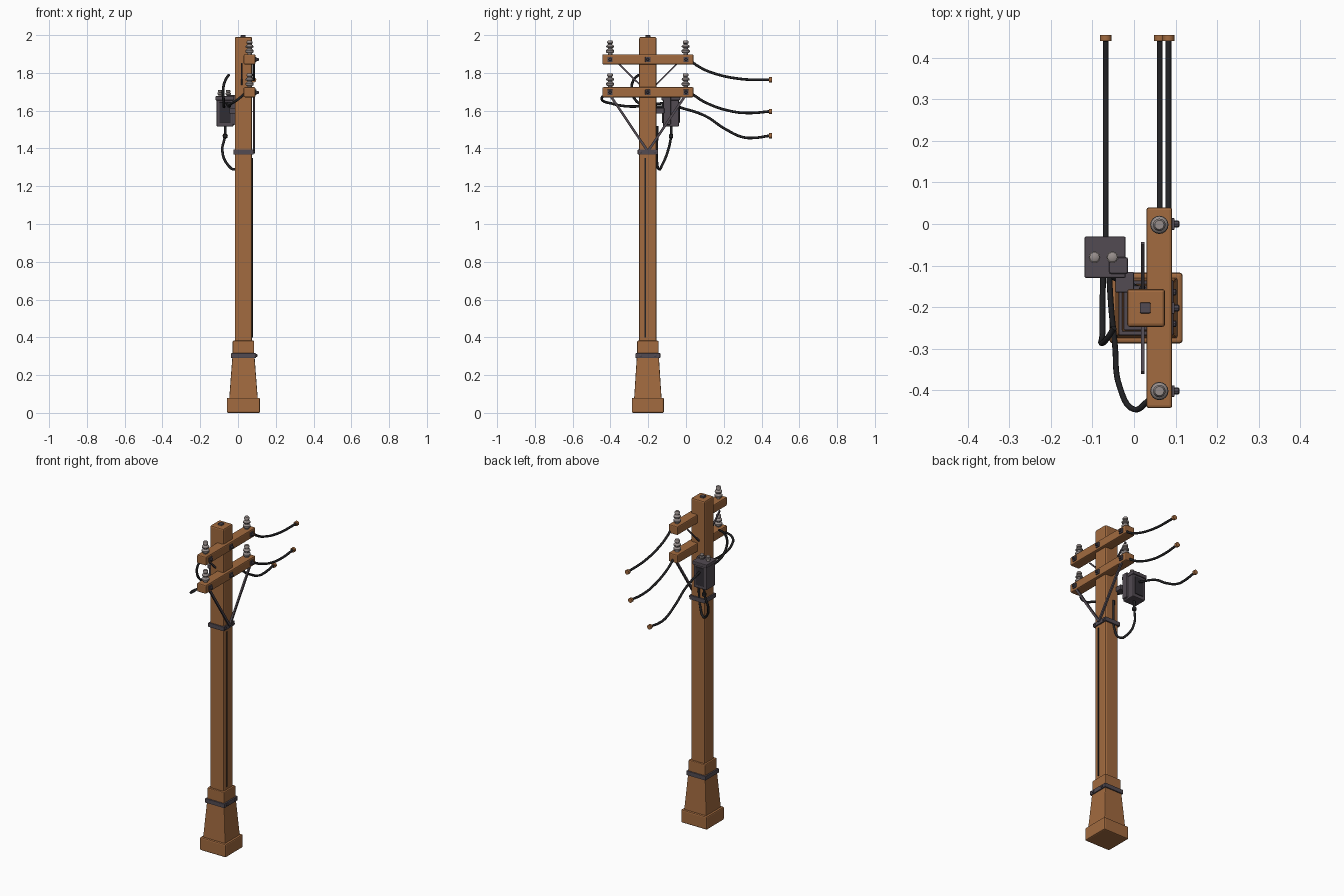
import bpy, bmesh, math
from mathutils import Vector

if "Cube" in bpy.data.objects:
    bpy.data.objects.remove(bpy.data.objects["Cube"])


def mat(name, c):
    m = bpy.data.materials.new(name)
    m.diffuse_color = (*c, 1)
    m.use_nodes = True
    m.node_tree.nodes["Principled BSDF"].inputs["Base Color"].default_value = m.diffuse_color
    return m


WOOD = mat("wood", (0.36, 0.145, 0.05))
METAL = mat("dark_metal", (0.085, 0.07, 0.085))
PANEL = mat("panel_dark", (0.03, 0.027, 0.033))
WIRE = mat("wire_black", (0.016, 0.016, 0.018))
CERAMIC = mat("ceramic", (0.31, 0.27, 0.26))
CX, CY = 0.029, -0.202          # pole axis


def finish(name, bm, m, bevel=0.0, smooth=False):
    bmesh.ops.recalc_face_normals(bm, faces=bm.faces)
    me = bpy.data.meshes.new(name)
    bm.to_mesh(me)
    bm.free()
    ob = bpy.data.objects.new(name, me)
    bpy.context.collection.objects.link(ob)
    me.materials.append(m)
    if bevel:
        b = ob.modifiers.new("bevel", 'BEVEL')
        b.width, b.segments, b.limit_method = bevel, 2, 'ANGLE'
    if smooth:
        bpy.context.view_layer.objects.active = ob
        ob.select_set(True)
        bpy.ops.object.shade_smooth_by_angle(angle=math.radians(40))
        ob.select_set(False)
    return ob


def loft(name, cx, cy, levels, m, bevel=0.0):
    """Rectangular sections (half x, half y, z) joined upward."""
    bm = bmesh.new()
    rings = [[bm.verts.new((cx + sx * hx, cy + sy * hy, z))
              for sx, sy in ((-1, -1), (1, -1), (1, 1), (-1, 1))] for hx, hy, z in levels]
    for a, b in zip(rings, rings[1:]):
        for i in range(4):
            bm.faces.new((a[i], a[(i + 1) % 4], b[(i + 1) % 4], b[i]))
    bm.faces.new(rings[0])
    bm.faces.new(rings[-1])
    return finish(name, bm, m, bevel)


def box(name, x, y, z, m, bevel=0.0):
    """Box given as (min, max) along each axis."""
    hx, hy = (x[1] - x[0]) / 2, (y[1] - y[0]) / 2
    return loft(name, sum(x) / 2, sum(y) / 2, [(hx, hy, z[0]), (hx, hy, z[1])], m, bevel)


def lathe(name, loc, profile, m, axis='Z', n=16):
    bm = bmesh.new()
    rings = [[bm.verts.new((r * math.cos(2 * math.pi * i / n), r * math.sin(2 * math.pi * i / n), z))
              for i in range(n)] for r, z in profile]
    for a, b in zip(rings, rings[1:]):
        for i in range(n):
            bm.faces.new((a[i], a[(i + 1) % n], b[(i + 1) % n], b[i]))
    bm.faces.new(rings[0])
    bm.faces.new(rings[-1])
    ob = finish(name, bm, m, smooth=True)
    ob.location = loc
    ob.rotation_euler = {'Z': (0, 0, 0), 'X': (0, math.pi / 2, 0), 'Y': (-math.pi / 2, 0, 0)}[axis]
    return ob


def strut(name, a, b, w, t, m):
    """Flat bar from a to b, in a plane of constant x."""
    a, b = Vector(a), Vector(b)
    d = b - a
    ob = box(name, (-t / 2, t / 2), (-w / 2, w / 2), (0, d.length), m)
    ob.location = a
    ob.rotation_euler = (math.atan2(-d.y, d.z), 0, 0)
    return ob


def wire(name, pts, r=0.007):
    cu = bpy.data.curves.new(name, 'CURVE')
    cu.dimensions = '3D'
    cu.bevel_depth, cu.bevel_resolution, cu.resolution_u = r, 2, 8
    cu.use_fill_caps = True
    s = cu.splines.new('BEZIER')
    s.bezier_points.add(len(pts) - 1)
    for p, co in zip(s.bezier_points, pts):
        p.co = co
        p.handle_left_type = p.handle_right_type = 'AUTO'
    cu.materials.append(WIRE)
    ob = bpy.data.objects.new(name, cu)
    bpy.context.collection.objects.link(ob)


# Pole and footing
loft("pole", CX, CY, [(0.046, 0.046, 0.3), (0.046, 0.046, 1.99)], WOOD, 0.008)
loft("base_plinth", CX, CY, [(0.088, 0.085, 0), (0.088, 0.085, 0.08)], WOOD, 0.007)
loft("base_taper", CX, CY, [(0.076, 0.073, 0.07), (0.057, 0.057, 0.32)], WOOD, 0.004)
loft("base_collar", CX, CY, [(0.057, 0.057, 0.3), (0.057, 0.057, 0.382)], WOOD, 0.005)
box("pole_cap", (CX - 0.015, CX + 0.011), (CY - 0.013, CY + 0.013), (1.98, 2.0), METAL, 0.003)
box("ground_strip", (0.07, 0.079), (-0.221, -0.213), (0.40, 1.35), WIRE)

# Metal bands with bolts
for label, z, h in (("lower", 0.303, 0.066), ("upper", 1.381, 0.054)):
    loft(label + "_band", CX, CY, [(h, h, z - 0.013), (h, h, z + 0.013)], METAL, 0.003)
    for i, dy in enumerate((-0.038, 0.038)):
        lathe(f"{label}_band_bolt_{i}", (CX + h - 0.001, CY + dy, z),
              [(0.008, 0), (0.008, 0.006), (0.005, 0.008)], METAL, 'X', 8)

# Crossarms, bolts and insulators
INSULATOR = [(0.012, -0.005), (0.012, 0.006), (0.019, 0.009), (0.022, 0.014), (0.022, 0.021),
             (0.017, 0.026), (0.012, 0.029), (0.012, 0.034), (0.020, 0.037), (0.021, 0.043),
             (0.017, 0.049), (0.010, 0.052), (0.010, 0.056), (0.015, 0.059), (0.015, 0.068), (0.011, 0.074)]
for label, z in (("upper", 1.871), ("lower", 1.697)):
    box(label + "_crossarm", (0.03, 0.092), (-0.443, 0.04), (z - 0.026, z + 0.027), WOOD, 0.006)
    for i, y in enumerate((-0.402, CY, 0.0)):
        box(f"{label}_arm_plate_{i}", (0.088, 0.098), (y - 0.014, y + 0.014), (z - 0.014, z + 0.014), METAL, 0.002)
        lathe(f"{label}_arm_bolt_{i}", (0.097, y, z), [(0.008, 0), (0.008, 0.010), (0.005, 0.013)], METAL, 'X', 8)
    for i, y in enumerate((-0.402, -0.002)):
        lathe(f"{label}_insulator_{i}", (0.061, y, z + 0.027), INSULATOR, CERAMIC)

# Diagonal braces, mirrored about the pole
for i, s in enumerate((-1, 1)):
    strut(f"lower_brace_{i}", (0.085, CY + s * 0.205, 1.69), (0.085, CY, 1.385), 0.013, 0.010, METAL)
    strut(f"upper_brace_{i}", (0.021, CY + s * 0.156, 1.85), (0.021, CY + s * 0.02, 1.715), 0.008, 0.008, METAL)

# Transformer box with lid, side panels, bracket and bushings
box("transformer_body", (-0.113, -0.024), (-0.123, -0.037), (1.515, 1.665), METAL, 0.006)
box("transformer_lid", (-0.119, -0.02), (-0.13, -0.03), (1.655, 1.677), METAL, 0.004)
for i, y in enumerate((-0.123, -0.037)):
    box(f"transformer_panel_{i}", (-0.098, -0.04), (y - 0.004, y + 0.004), (1.535, 1.645), PANEL, 0.002)
box("transformer_side_box", (-0.06, -0.014), (-0.12, -0.08), (1.525, 1.684), METAL, 0.005)
box("transformer_bracket", (-0.045, 0.0), (-0.165, -0.115), (1.585, 1.615), METAL, 0.003)
for i, x in enumerate((-0.095, -0.052)):
    lathe(f"transformer_bushing_{i}", (x, -0.08, 1.674),
          [(0.009, 0), (0.009, 0.008), (0.014, 0.012), (0.014, 0.020), (0.009, 0.023),
           (0.012, 0.026), (0.012, 0.033), (0.008, 0.036)], CERAMIC)

# Outgoing wires with end caps
OUT = {
    "upper_line": (0.083, [(0.03, 1.86), (0.06, 1.838), (0.127, 1.805), (0.28, 1.769), (0.44, 1.763)]),
    "lower_line": (0.062, [(0.03, 1.69), (0.106, 1.642), (0.25, 1.595), (0.35, 1.588), (0.44, 1.596)]),
    "box_line": (-0.068, [(-0.04, 1.62), (0.10, 1.573), (0.206, 1.504), (0.30, 1.46), (0.36, 1.456), (0.44, 1.467)]),
}
for name, (x, pts) in OUT.items():
    wire(name, [(x, y, z) for y, z in pts])
    lathe(name + "_end", (x, 0.44, pts[-1][1]), [(0.014, 0), (0.014, 0.015)], WOOD, 'Y', 12)

# Looping wires around the pole
wire("drop_loop", [(-0.066, -0.078, 1.52), (-0.07, -0.08, 1.46), (-0.083, -0.095, 1.39), (-0.055, -0.125, 1.315),
                   (-0.016, -0.143, 1.29), (0.012, -0.155, 1.34), (0.02, -0.154, 1.43), (0.02, -0.153, 1.52)])
lathe("drop_connector", (-0.068, -0.079, 1.453), [(0.007, 0), (0.012, 0.004), (0.012, 0.02), (0.007, 0.024)], WIRE, n=10)
wire("arm_loop", [(0.035, -0.425, 1.69), (0.0, -0.446, 1.66), (-0.035, -0.39, 1.637),
                  (-0.046, -0.29, 1.622), (-0.055, -0.2, 1.63), (-0.06, -0.12, 1.64)])
wire("jumper_loop", [(-0.074, -0.12, 1.62), (-0.076, -0.2, 1.625), (-0.076, -0.262, 1.65),
                     (-0.078, -0.287, 1.72), (-0.065, -0.276, 1.765), (-0.048, -0.25, 1.79)])
